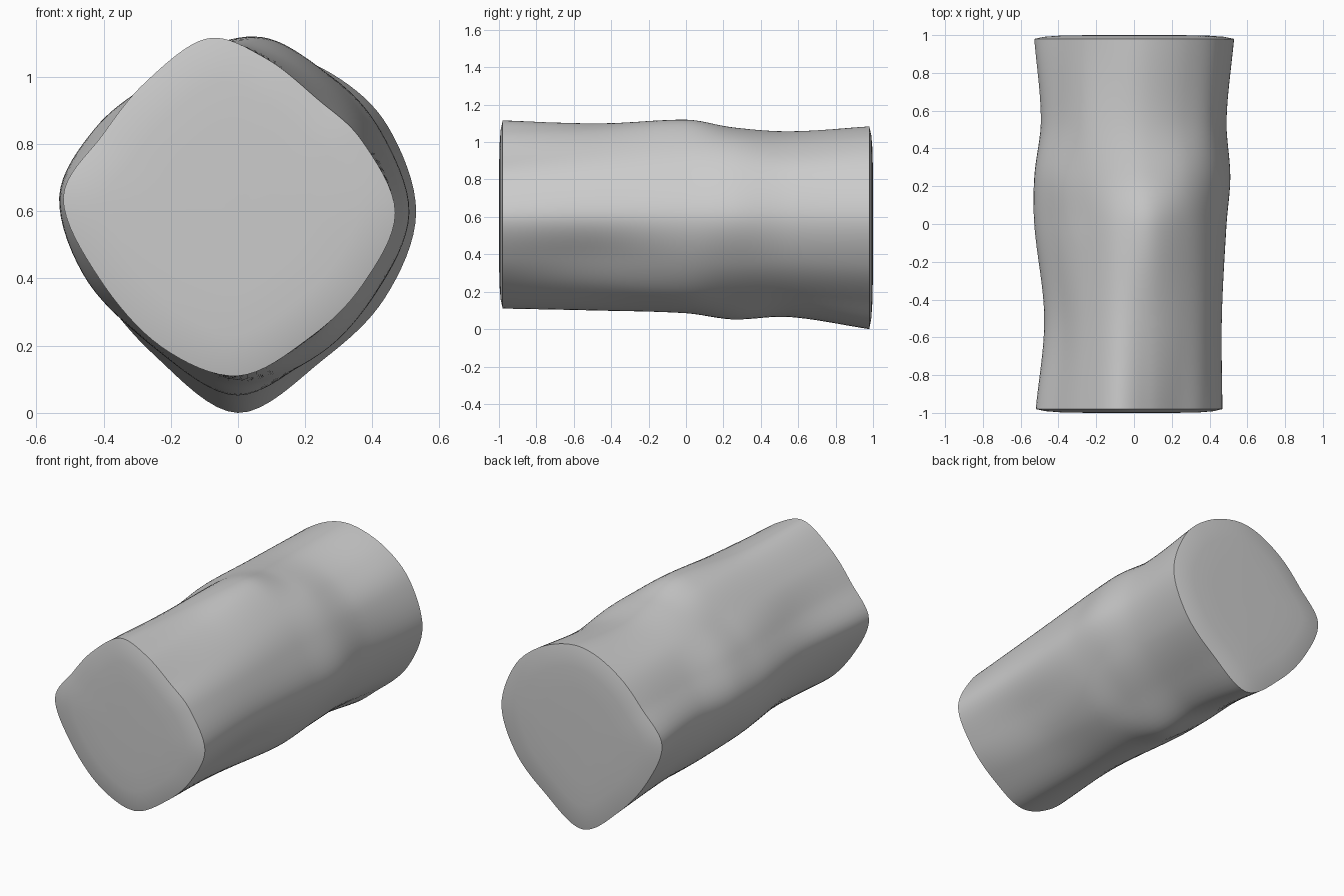
import bpy, bmesh, math

if "Cube" in bpy.data.objects:
    bpy.data.objects.remove(bpy.data.objects["Cube"])

# Radii about z = 0.6 at the listed angles (from +x toward +z), for stations along y
ANGLES = [math.radians(a) for a in
          (0, 30, 55, 80, 100, 125, 150, 175, 205, 240, 270, 300, 330)]
STATIONS = [
    (-0.98, [.468, .427, .413, .468, .527, .477, .465, .522, .457, .459, .485, .428, .428]),
    (-0.50, [.465, .448, .45, .485, .505, .455, .435, .477, .44, .440, .495, .44, .415]),
    (0.00, [.49, .47, .487, .527, .50, .455, .48, .53, .49, .465, .51, .485, .47]),
    (0.25, [.51, .49, .49, .485, .475, .465, .495, .53, .483, .475, .543, .475, .475]),
    (0.55, [.49, .48, .462, .46, .46, .46, .46, .495, .465, .47, .53, .47, .47]),
    (0.98, [.53, .515, .50, .492, .475, .45, .455, .53, .475, .492, .595, .505, .505]),
]
CENTRE_Z = 0.6
SIDES = 104
RINGS = 48


def hermite(a, b, ma, mb, t):
    return ((2*t**3 - 3*t**2 + 1)*a + (t**3 - 2*t**2 + t)*ma
            + (3*t**2 - 2*t**3)*b + (t**3 - t**2)*mb)


def around(radii, turn):
    """Point on a smooth closed curve through one section's points."""
    n = len(radii)
    i = int(turn * n + 1e-9)
    t = turn * n - i
    out = []
    for trig in (math.cos, math.sin):
        p = [radii[(i + k) % n] * trig(ANGLES[(i + k) % n]) for k in (-1, 0, 1, 2)]
        out.append(hermite(p[1], p[2], (p[2] - p[0]) / 2, (p[3] - p[1]) / 2, t))
    return out


def radii_at(y):
    """Smooth interpolation between the stations."""
    ys = [s[0] for s in STATIONS]
    last = len(ys) - 1
    i = max(k for k in range(last) if ys[k] <= y + 1e-6)
    h = ys[i + 1] - ys[i]
    result = []
    for rs in zip(*[s[1] for s in STATIONS]):
        def slope(k):
            a, b = max(k - 1, 0), min(k + 1, last)
            return (rs[b] - rs[a]) / (ys[b] - ys[a])
        result.append(hermite(rs[i], rs[i + 1], slope(i) * h, slope(i + 1) * h,
                              (y - ys[i]) / h))
    return result


bm = bmesh.new()


def add_ring(y, scale=1.0, section_y=None):
    radii = radii_at(y if section_y is None else section_y)
    ring = []
    for k in range(SIDES):
        x, z = around(radii, k / SIDES)
        ring.append(bm.verts.new((x * scale, y, CENTRE_Z + z * scale)))
    return ring


# Shallow domed caps at both ends, wavy sides between
dome = [(.5, .9995), (.75, .997), (.9, .991)]
rings = [add_ring(-y, s, -.98) for s, y in dome]
rings += [add_ring(-.98 + 1.96 * k / RINGS) for k in range(RINGS + 1)]
rings += [add_ring(y, s, .98) for s, y in reversed(dome)]
for a, b in zip(rings, rings[1:]):
    for k in range(SIDES):
        j = (k + 1) % SIDES
        bm.faces.new((a[k], a[j], b[j], b[k]))
for ring, y in ((rings[0], -1), (rings[-1], 1)):
    tip = bm.verts.new((0, y, CENTRE_Z))
    for k in range(SIDES):
        bm.faces.new((ring[k], ring[(k + 1) % SIDES], tip))

bmesh.ops.recalc_face_normals(bm, faces=bm.faces)
low = min(v.co.z for v in bm.verts)
bmesh.ops.translate(bm, verts=bm.verts, vec=(0, 0, -low))
mesh = bpy.data.meshes.new("log_body")
bm.to_mesh(mesh)
bm.free()

log = bpy.data.objects.new("log_body", mesh)
bpy.context.collection.objects.link(log)
bpy.context.view_layer.objects.active = log
log.select_set(True)
bpy.ops.object.shade_smooth_by_angle(angle=math.radians(35))
